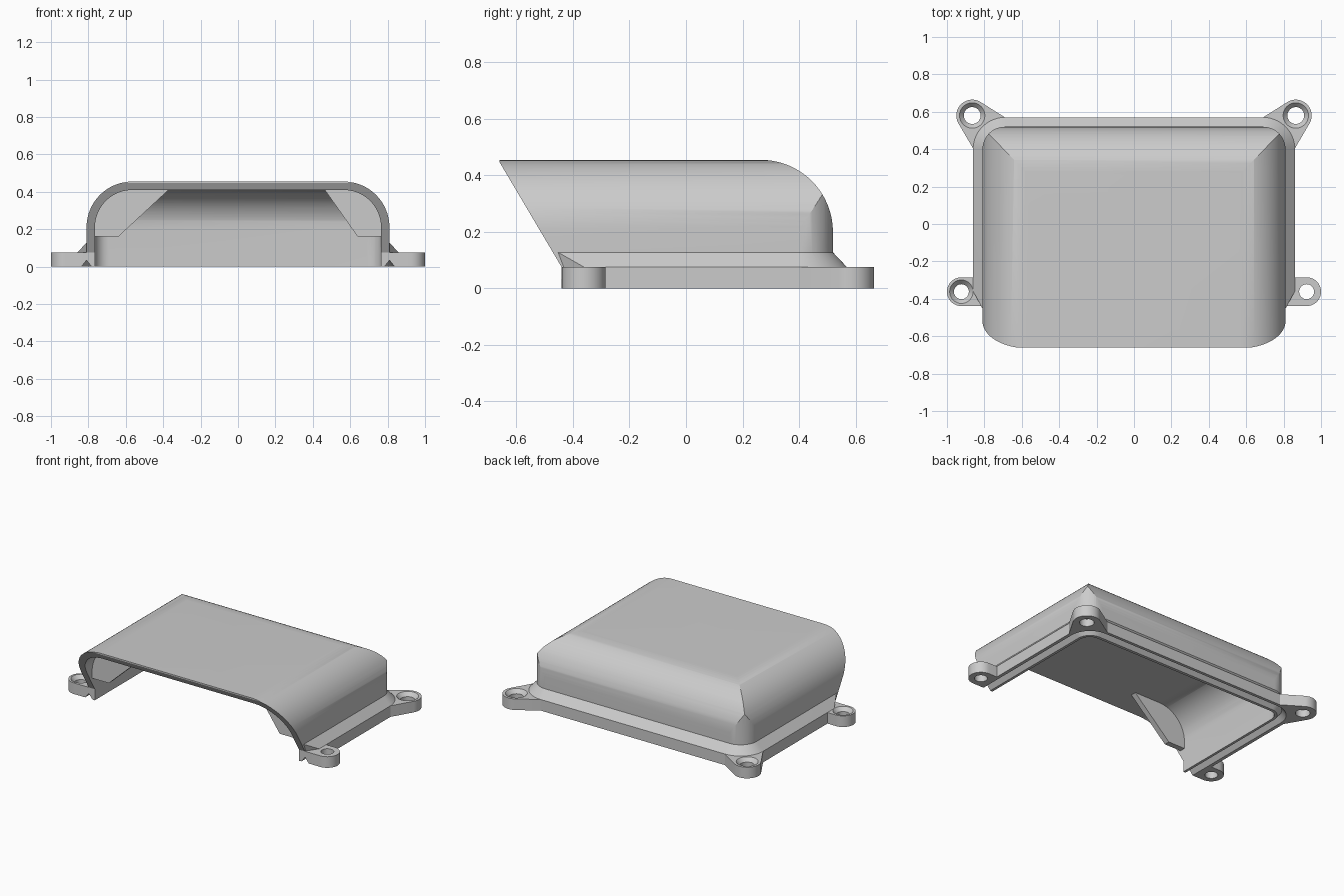
import bpy, bmesh
from math import cos, sin, radians

if "Cube" in bpy.data.objects:
    bpy.data.objects.remove(bpy.data.objects["Cube"])


def loft(name, rings):
    """Closed solid through equal-length rings of 3D points, capped at both ends."""
    bm = bmesh.new()
    vs = [[bm.verts.new(p) for p in ring] for ring in rings]
    n = len(rings[0])
    for a, b in zip(vs, vs[1:]):
        for i in range(n):
            j = (i + 1) % n
            bm.faces.new((a[i], a[j], b[j], b[i]))
    bm.faces.new(vs[0])
    bm.faces.new(vs[-1])
    bmesh.ops.recalc_face_normals(bm, faces=bm.faces)
    me = bpy.data.meshes.new(name)
    bm.to_mesh(me)
    bm.free()
    ob = bpy.data.objects.new(name, me)
    bpy.context.collection.objects.link(ob)
    return ob


def prism(name, pts, axis, lo, hi):
    put = {'x': lambda p, t: (t, p[0], p[1]),
           'y': lambda p, t: (p[0], t, p[1]),
           'z': lambda p, t: (p[0], p[1], t)}[axis]
    return loft(name, [[put(p, t) for p in pts] for t in (lo, hi)])


def arc(cx, cy, r, a0, a1, n=20):
    return [(cx + r * cos(radians(a0 + (a1 - a0) * i / n)),
             cy + r * sin(radians(a0 + (a1 - a0) * i / n))) for i in range(n + 1)]


def upath(w, top, r, start):
    """Upside-down U with rounded corners, from right foot to left foot."""
    half = [(w, start)] + arc(w - r, top - r, r, 0, 90)
    return half + [(-x, y) for x, y in reversed(half)]


def combine(ob, other, op):
    m = ob.modifiers.new(op, 'BOOLEAN')
    m.operation, m.solver, m.object = op, 'EXACT', other
    bpy.context.view_layer.objects.active = ob
    bpy.ops.object.modifier_apply(modifier=m.name)
    bpy.data.objects.remove(other)


def rounded_box(name, w, top, back, r_top, r_back, r_plan, front, z0):
    """Three crossed profiles give the mitred, rounded back corners."""
    ob = prism(name, upath(w, top, r_top, z0), 'y', -1.2, 1)
    side = front + arc(back - r_back, top - r_back, r_back, 90, 0) + [(back, z0)]
    combine(ob, prism('side', side, 'x', -1.2, 1.2), 'INTERSECT')
    combine(ob, prism('plan', upath(w, back, r_plan, -1.1), 'z', -1, 1), 'INTERSECT')
    return ob


# Hood body with raked front
hood = rounded_box('vent_hood', 0.81, 0.455, 0.52, 0.245, 0.255, 0.12,
                   [(-0.44, 0), (-0.44, 0.075), (-0.66, 0.447), (-0.66, 0.455)], 0)


# Flange with sloped upper edge and tapered front ends
def flange_ring(w, back, r, end, z):
    u = upath(w, back, r, end[1])
    return [(x, y, z) for x, y in [(0.805, end[0])] + u + [(-0.805, end[0])]]


low = (0.86, 0.57, 0.17, (-0.44, -0.36))
flange = loft('flange', [flange_ring(*low, 0), flange_ring(*low, 0.075),
                         flange_ring(0.805, 0.515, 0.115, (-0.472, -0.462), 0.133)])
combine(hood, flange, 'UNION')

# Screw tabs at the four corners
back_tab = arc(0.865, 0.58, 0.085, -28, 119) + [(0.69, 0.57), (0.858, 0.40)]
front_tab = arc(0.923, -0.362, 0.077, -90, 90) + [(0.79, -0.285), (0.79, -0.439)]
for s in (1, -1):
    for pts in (back_tab, front_tab):
        combine(hood, prism('tab', [(s * x, y) for x, y in pts], 'z', 0, 0.075), 'UNION')

# Hollow inside, open to front and below
inner = rounded_box('hollow', 0.765, 0.41, 0.475, 0.2, 0.21, 0.075,
                    [(-1, -0.1), (-1, 0.41)], -0.1)
combine(hood, inner, 'DIFFERENCE')

# V-shaped seal groove under the flange
rows = [[(x, y, z) for x, y in upath(0.81 + d, 0.522 + d, 0.12 + d, -1)]
        for d, z in ((-0.03, -0.003), (0.03, -0.003), (0, 0.034))]
combine(hood, loft('groove', list(zip(*rows))), 'DIFFERENCE')

# Screw holes, three of them countersunk
for x, y, r, sunk in ((0.865, 0.58, 0.045, True), (-0.865, 0.58, 0.045, True),
                      (-0.923, -0.362, 0.04, True), (0.923, -0.362, 0.04, False)):
    steps = [(-0.1, r), (0.05, r), (0.085, r + 0.032 if sunk else r)]
    rings = [[(px, py, z) for px, py in arc(x, y, q, 0, 348.75, 31)] for z, q in steps]
    combine(hood, loft('hole', rings), 'DIFFERENCE')

# Corner gussets inside the front opening, sunk slightly into the shell
parts = [hood]
for name, s, tip in (('left_gusset', -1, 0.35), ('right_gusset', 1, 0.45)):
    pts = [(0.64, 0.16), (0.785, 0.16)] + arc(0.565, 0.21, 0.22, 0, 90) + [(tip, 0.43)]
    parts.append(prism(name, [(s * x, z) for x, z in pts], 'y', -0.468, -0.43))

# Smooth curves, crisp edges
bpy.ops.object.select_all(action='DESELECT')
for ob in parts:
    ob.select_set(True)
bpy.context.view_layer.objects.active = hood
bpy.ops.object.shade_smooth_by_angle(angle=radians(25))
